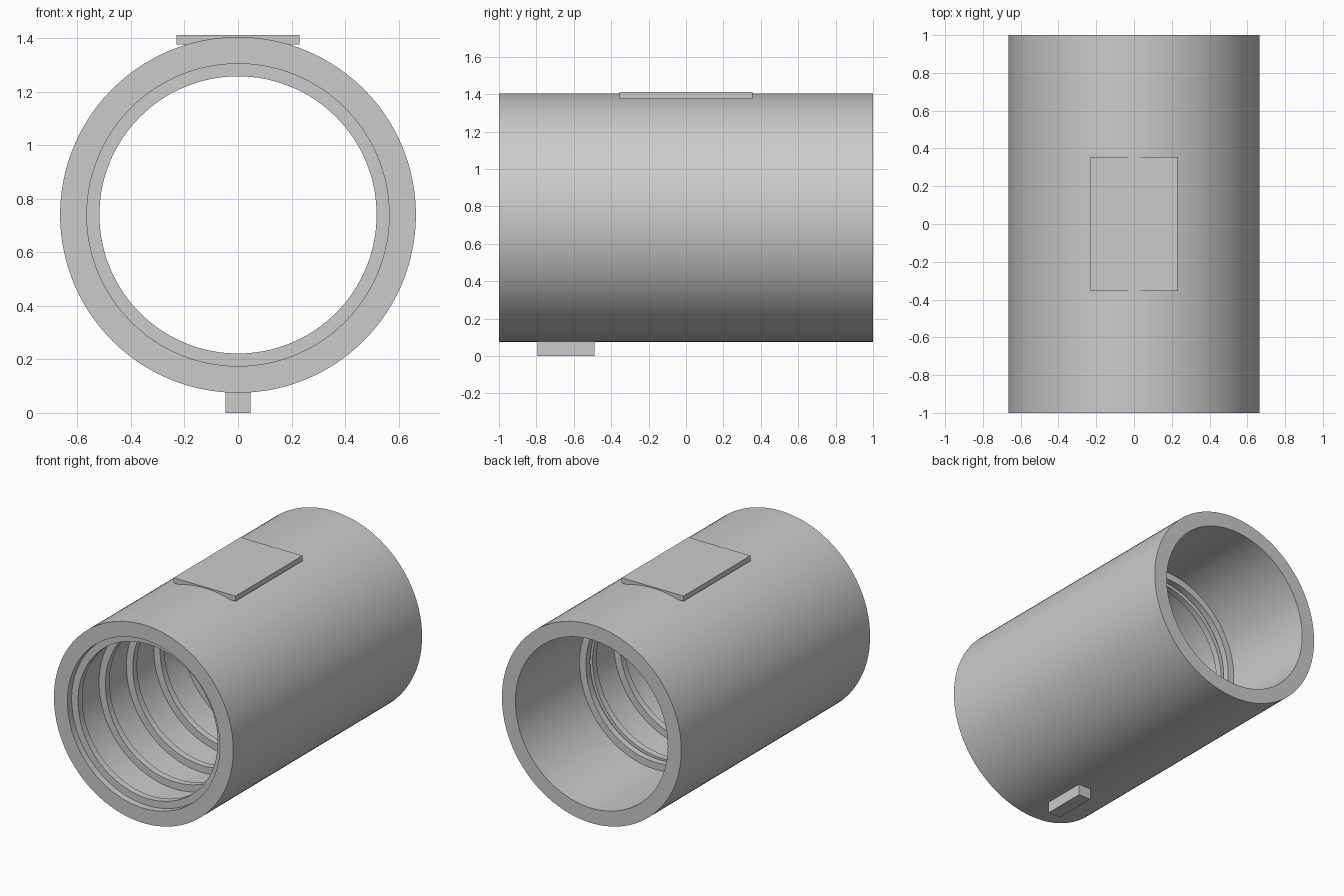
import bpy
import bmesh
import math

SEGMENTS = 128
AXIS_Z = 0.74        # height of the tube axis
OUTER, BORE, RIDGE = 0.665, 0.565, 0.518
FRONT, BACK = -1.0, 1.0

cube = bpy.data.objects.get("Cube")
if cube:
    bpy.data.objects.remove(cube, do_unlink=True)

grey = bpy.data.materials.new("plain_grey")
grey.use_nodes = True
colour = (0.6, 0.6, 0.6, 1)
grey.diffuse_color = colour
grey.node_tree.nodes["Principled BSDF"].inputs["Base Color"].default_value = colour


def add_object(name, bm):
    bmesh.ops.recalc_face_normals(bm, faces=bm.faces)
    mesh = bpy.data.meshes.new(name)
    bm.to_mesh(mesh)
    bm.free()
    mesh.materials.append(grey)
    obj = bpy.data.objects.new(name, mesh)
    bpy.context.collection.objects.link(obj)
    return obj


def lathe(name, profile):
    """Revolve a closed (radius, y) profile around the tube axis."""
    bm = bmesh.new()
    rings = []
    for i in range(SEGMENTS):
        a = math.tau * i / SEGMENTS
        rings.append([bm.verts.new((r * math.cos(a), y, AXIS_Z + r * math.sin(a)))
                      for r, y in profile])
    for i, ring in enumerate(rings):
        following = rings[(i + 1) % SEGMENTS]
        for j in range(len(profile)):
            k = (j + 1) % len(profile)
            bm.faces.new((ring[j], ring[k], following[k], following[j]))
    obj = add_object(name, bm)
    bpy.ops.object.select_all(action="DESELECT")
    obj.select_set(True)
    bpy.context.view_layer.objects.active = obj
    bpy.ops.object.shade_smooth_by_angle(angle=math.radians(30))


def box(name, low, high):
    bm = bmesh.new()
    bmesh.ops.create_cube(bm, size=1)
    for v in bm.verts:
        v.co = [h if c > 0 else l for c, l, h in zip(v.co, low, high)]
    add_object(name, bm)


# Tube wall with square ridges standing inside the bore
ridge_width = 0.045
ridge_depths = [0.045 + 0.29 * i for i in range(5)] + [1.275]
profile = [(OUTER, BACK), (OUTER, FRONT), (BORE, FRONT)]
for depth in ridge_depths:
    y = FRONT + depth
    profile += [(BORE, y), (RIDGE, y), (RIDGE, y + ridge_width), (BORE, y + ridge_width)]
profile.append((BORE, BACK))
lathe("ridged_tube", profile)

# Flat pad on top and small locating key underneath
box("top_pad", (-0.23, -0.355, 1.377), (0.23, 0.355, 1.412))
box("bottom_key", (-0.047, -0.795, 0), (0.047, -0.49, 0.1))
